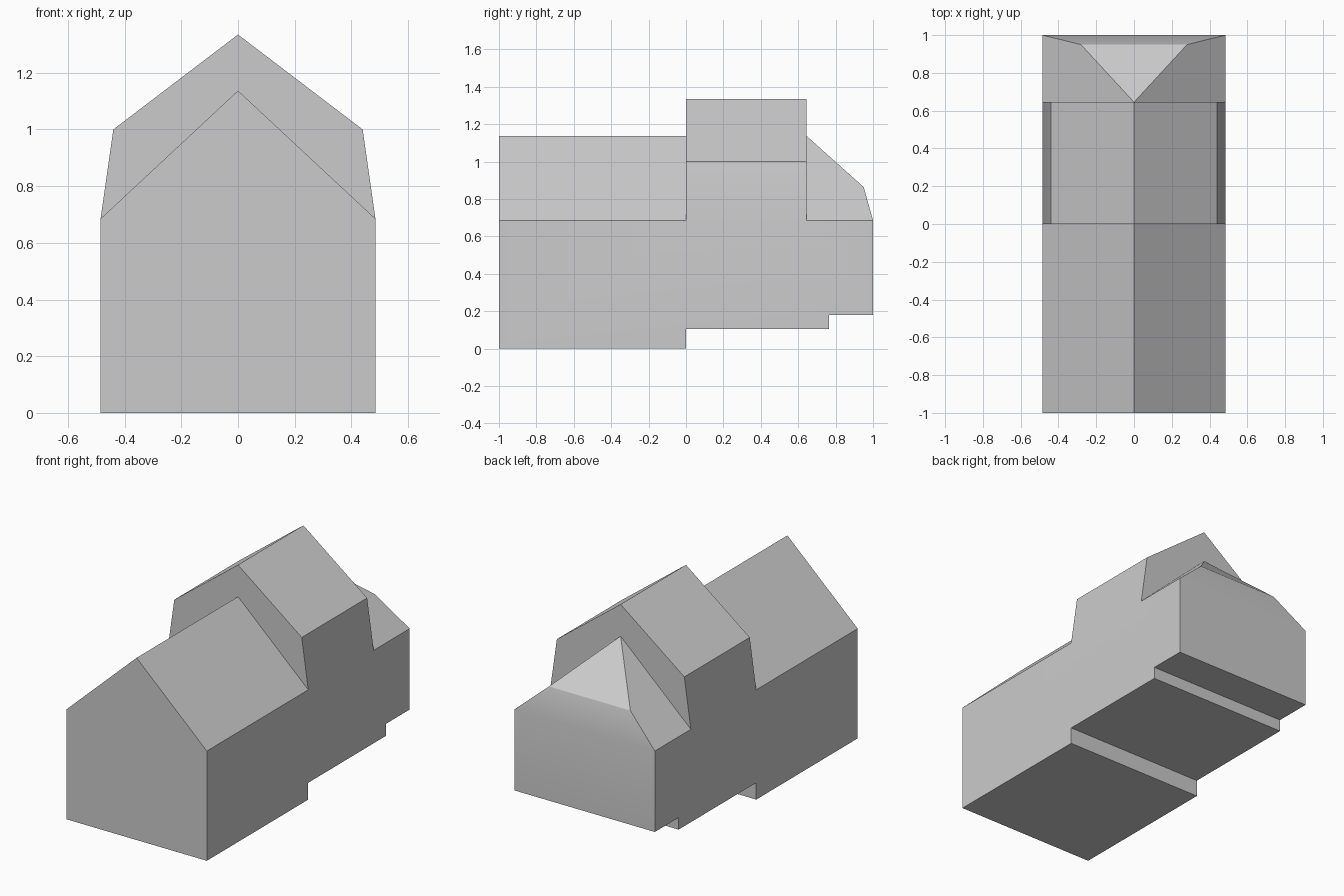
import bpy
import bmesh
import math

cube = bpy.data.objects.get("Cube")
if cube:
    bpy.data.objects.remove(cube, do_unlink=True)

# Main dimensions
W, EAVE, RIDGE = 0.485, 0.685, 1.137
FRONT, MID, MID_BACK, BACK = -1.0, 0.0, 0.645, 1.0
SHOULDER, SHOULDER_Z, HIGH_RIDGE = 0.44, 1.0, 1.335
HIP_X, HIP_Y, HIP_Z = 0.281, 0.95, 0.864

grey = bpy.data.materials.new("plain grey")
grey.use_nodes = True
color = (0.6, 0.6, 0.6, 1)
grey.diffuse_color = color
grey.node_tree.nodes["Principled BSDF"].inputs["Base Color"].default_value = color

bm = bmesh.new()


def face(*points):
    bm.faces.new([bm.verts.new(p) for p in points])


def both_sides(*points):
    for s in (1, -1):
        face(*[(s * x, y, z) for x, y, z in points])


def strip(a, b):
    """Quad across the full width between two (y, z) points."""
    face((W, *a), (W, *b), (-W, *b), (-W, *a))


# Walls and stepped underside
eave_line = [(BACK, EAVE), (MID_BACK, EAVE), (MID, EAVE), (FRONT, EAVE)]
base_line = [(FRONT, 0), (MID, 0), (MID, 0.105), (0.765, 0.105),
             (0.765, 0.18), (BACK, 0.18), (BACK, EAVE)]
both_sides(*[(W, y, z) for y, z in eave_line + base_line[:-1]])
for a, b in zip(base_line, base_line[1:]):
    strip(a, b)

# Front gable wall and roof
face((-W, FRONT, 0), (W, FRONT, 0), (W, FRONT, EAVE), (0, FRONT, RIDGE), (-W, FRONT, EAVE))
both_sides((W, FRONT, EAVE), (W, MID, EAVE), (0, MID, RIDGE), (0, FRONT, RIDGE))

# Raised middle: leaning upper walls, roof and exposed gable ends
both_sides((W, MID, EAVE), (W, MID_BACK, EAVE),
           (SHOULDER, MID_BACK, SHOULDER_Z), (SHOULDER, MID, SHOULDER_Z))
both_sides((SHOULDER, MID, SHOULDER_Z), (SHOULDER, MID_BACK, SHOULDER_Z),
           (0, MID_BACK, HIGH_RIDGE), (0, MID, HIGH_RIDGE))
for y in (MID, MID_BACK):
    face((-W, y, EAVE), (-SHOULDER, y, SHOULDER_Z), (0, y, HIGH_RIDGE),
         (SHOULDER, y, SHOULDER_Z), (W, y, EAVE), (0, y, RIDGE))

# Rear hipped roof
both_sides((W, MID_BACK, EAVE), (W, BACK, EAVE), (HIP_X, HIP_Y, HIP_Z), (0, MID_BACK, RIDGE))
face((0, MID_BACK, RIDGE), (HIP_X, HIP_Y, HIP_Z), (-HIP_X, HIP_Y, HIP_Z))
face((W, BACK, EAVE), (-W, BACK, EAVE), (-HIP_X, HIP_Y, HIP_Z), (HIP_X, HIP_Y, HIP_Z))

bmesh.ops.remove_doubles(bm, verts=bm.verts, dist=0.0005)
bmesh.ops.recalc_face_normals(bm, faces=bm.faces)
mesh = bpy.data.meshes.new("house_body")
bm.to_mesh(mesh)
bm.free()
mesh.materials.append(grey)
house = bpy.data.objects.new("house_body", mesh)
bpy.context.collection.objects.link(house)

# Soft shading on shallow bends, crisp elsewhere
bpy.ops.object.select_all(action="DESELECT")
house.select_set(True)
bpy.context.view_layer.objects.active = house
bpy.ops.object.shade_smooth_by_angle(angle=math.radians(30))
